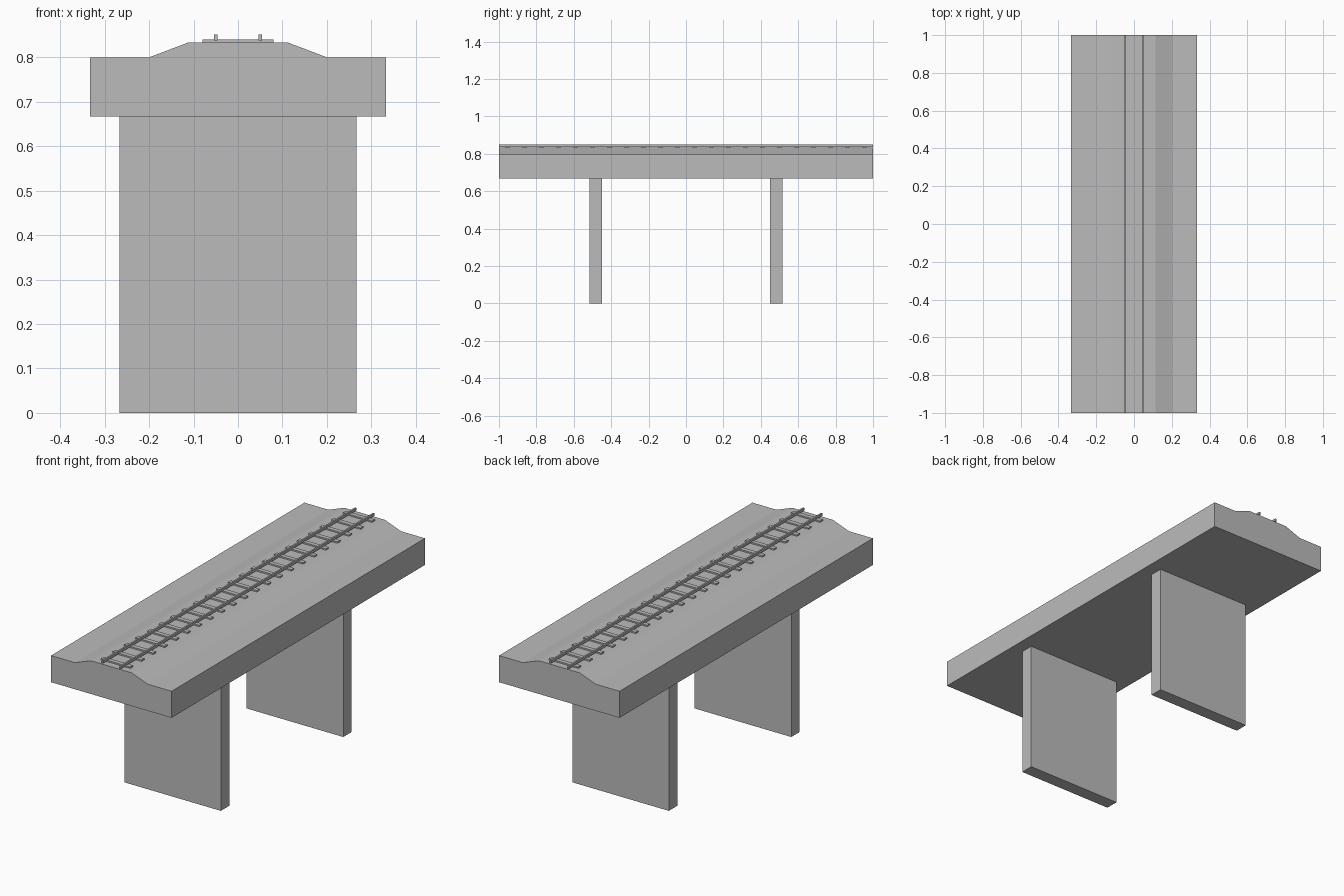
import bpy, bmesh

old = bpy.data.objects.get("Cube")
if old:
    bpy.data.objects.remove(old, do_unlink=True)

GREY = (0.5, 0.5, 0.5, 1.0)
mat = bpy.data.materials.new("concrete grey")
mat.use_nodes = True
mat.diffuse_color = GREY
mat.node_tree.nodes["Principled BSDF"].inputs["Base Color"].default_value = GREY


def extrude_profile(name, points, y0, y1):
    """Sweep a closed x-z outline along y."""
    bm = bmesh.new()
    face = bm.faces.new([bm.verts.new((x, y0, z)) for x, z in points])
    grown = bmesh.ops.extrude_face_region(bm, geom=[face])["geom"]
    verts = [g for g in grown if isinstance(g, bmesh.types.BMVert)]
    bmesh.ops.translate(bm, verts=verts, vec=(0, y1 - y0, 0))
    bmesh.ops.recalc_face_normals(bm, faces=bm.faces)
    mesh = bpy.data.meshes.new(name)
    bm.to_mesh(mesh)
    bm.free()
    mesh.materials.append(mat)
    obj = bpy.data.objects.new(name, mesh)
    bpy.context.collection.objects.link(obj)
    return obj


def box(name, x, half_w, y, half_d, z0, z1):
    outline = [(x - half_w, z0), (x + half_w, z0), (x + half_w, z1), (x - half_w, z1)]
    return extrude_profile(name, outline, y - half_d, y + half_d)


# Deck slab with raised track bed
half = [(0.333, 0.667), (0.333, 0.8), (0.2, 0.8), (0.113, 0.833)]
extrude_profile("deck", half + [(-x, z) for x, z in reversed(half)], -1, 1)

# Wall piers
for side, y in (("front", -0.483), ("back", 0.483)):
    box(side + "_pier", 0, 0.267, y, 0.0335, 0, 0.667)

# Rails
for side, x in (("right", -0.05), ("left", 0.05)):
    box(side + "_rail", x, 0.004, 0, 1, 0.838, 0.851)

# Sleepers
COUNT = 22
pitch = 2 / COUNT
for i in range(COUNT):
    box(f"sleeper_{i + 1}", 0, 0.08, -1 + (i + 0.5) * pitch, 0.011, 0.832, 0.84)
